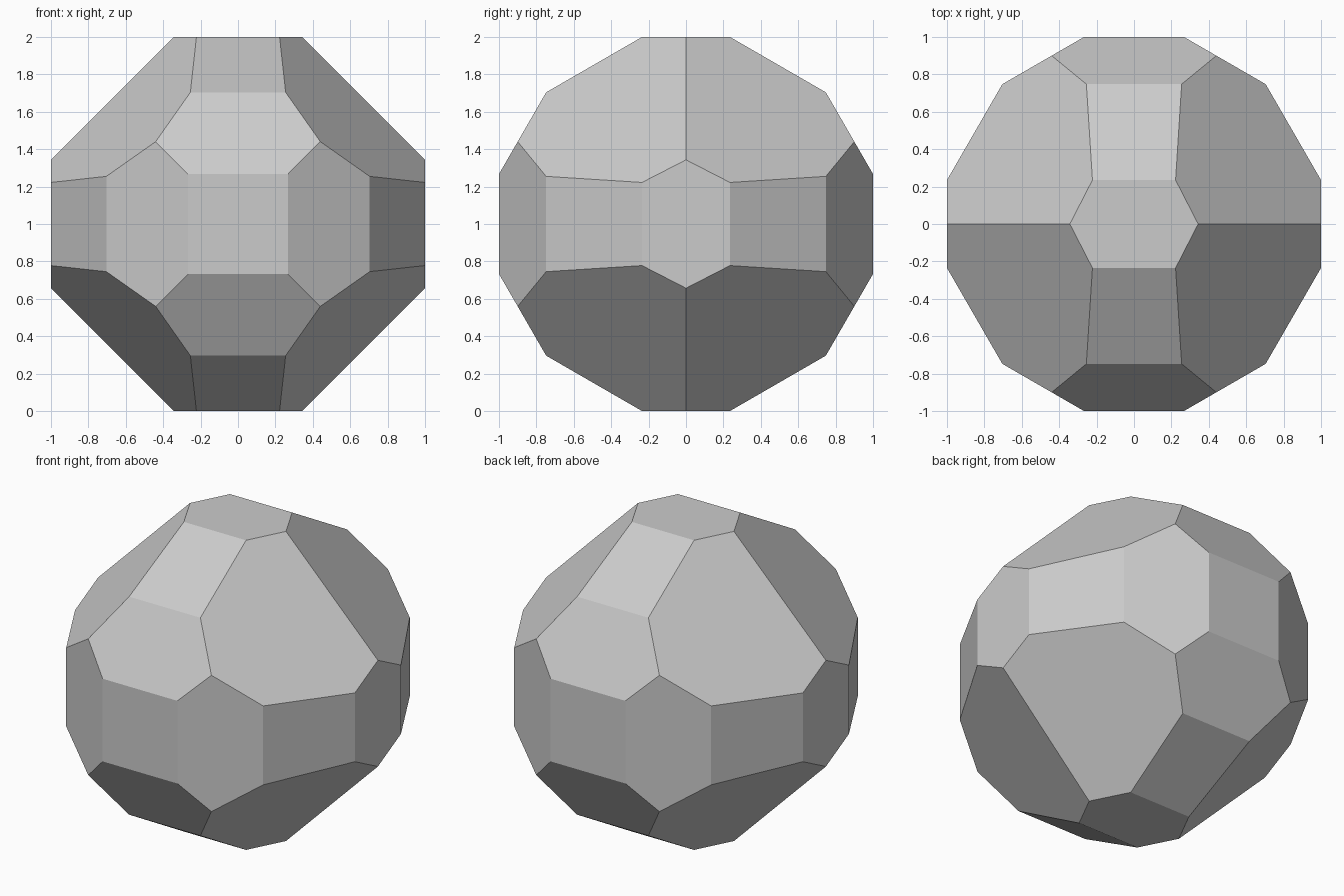
import bpy, bmesh
from itertools import product
from mathutils import Vector

if "Cube" in bpy.data.objects:
    bpy.data.objects.remove(bpy.data.objects["Cube"])

# Cube block, cut down by mirrored facet planes
bm = bmesh.new()
bmesh.ops.create_cube(bm, size=2)

# Facet planes in the positive octant: (normal, offset)
facets = [
    ((0, 0.866, 0.5), 0.9995),      # belt facets around the x axis
    ((0, 0.5, 0.866), 0.9835),
    ((0.5, 0.866, 0), 0.9995),      # belt facets around the z axis
    ((0.866, 0.5, 0), 0.9835),
    ((1, 0.514, 1), 1.343),         # large corner facets
]


def cut(normal, offset):
    n = Vector(normal)
    geom = bm.verts[:] + bm.edges[:] + bm.faces[:]
    res = bmesh.ops.bisect_plane(bm, geom=geom, dist=1e-5,
                                 plane_co=n * (offset / n.length_squared),
                                 plane_no=n, clear_outer=True)
    rim = [e for e in res["geom_cut"]
           if isinstance(e, bmesh.types.BMEdge) and e.is_boundary]
    bmesh.ops.contextual_create(bm, geom=rim)


for normal, offset in facets:
    signed = {tuple(s * c + 0.0 for s, c in zip(signs, normal))
              for signs in product((1, -1), repeat=3)}
    for n in sorted(signed):
        cut(n, offset)

# Stand the stone on the ground
bmesh.ops.translate(bm, verts=bm.verts, vec=(0, 0, 1))
bmesh.ops.recalc_face_normals(bm, faces=bm.faces)

mesh = bpy.data.meshes.new("faceted_stone")
bm.to_mesh(mesh)
bm.free()
stone = bpy.data.objects.new("faceted_stone", mesh)
bpy.context.collection.objects.link(stone)
